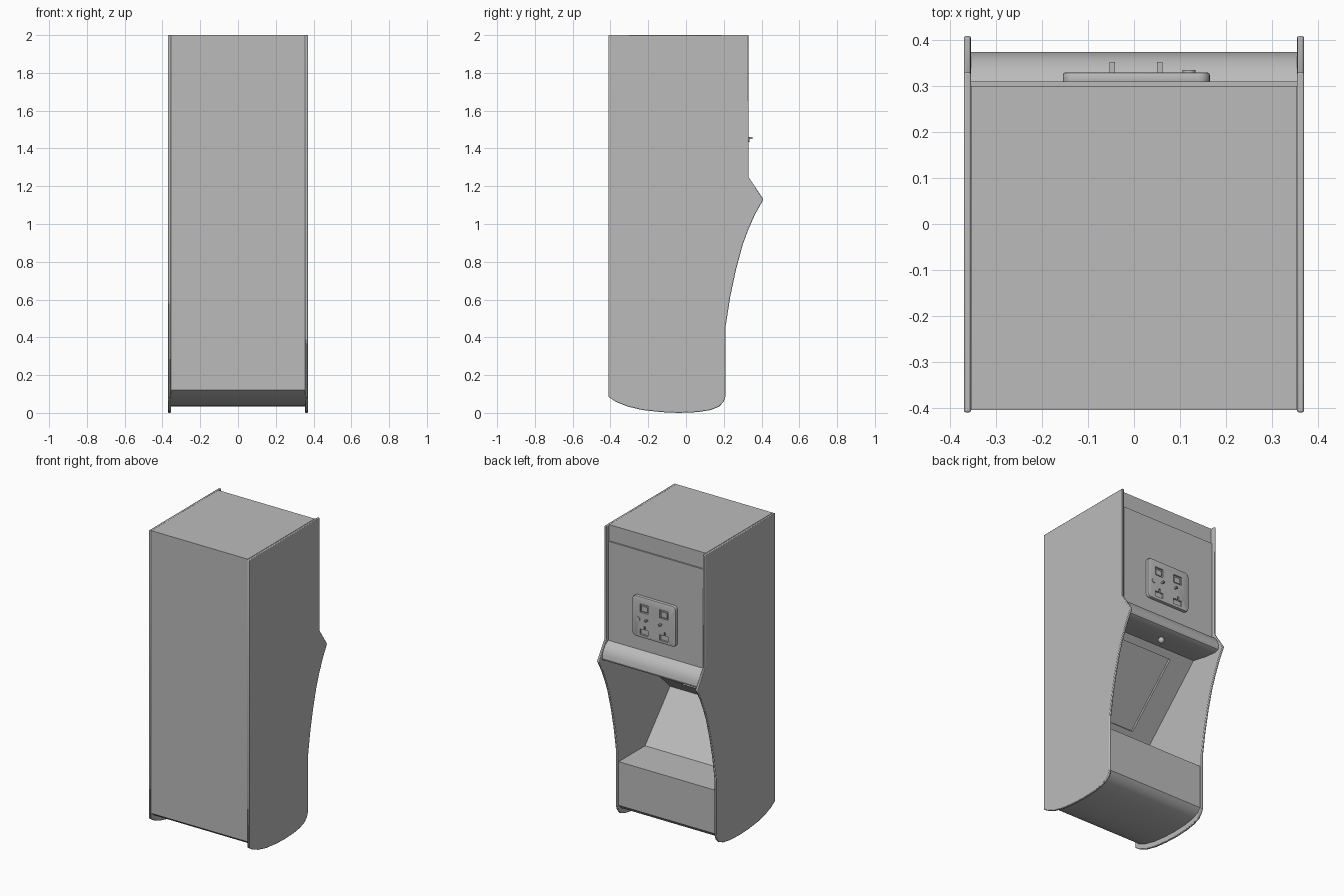
import bpy, bmesh, math
from mathutils import Matrix, Vector

if "Cube" in bpy.data.objects:
    bpy.data.objects.remove(bpy.data.objects["Cube"])

grey = bpy.data.materials.new("cabinet_grey")
grey.use_nodes = True
colour = (0.5, 0.5, 0.5, 1)
grey.diffuse_color = colour
grey.node_tree.nodes["Principled BSDF"].inputs["Base Color"].default_value = colour


def finish(bm, name):
    bmesh.ops.recalc_face_normals(bm, faces=bm.faces)
    mesh = bpy.data.meshes.new(name)
    bm.to_mesh(mesh)
    bm.free()
    obj = bpy.data.objects.new(name, mesh)
    bpy.context.collection.objects.link(obj)
    mesh.materials.append(grey)
    return obj


def activate(obj):
    bpy.ops.object.select_all(action="DESELECT")
    obj.select_set(True)
    bpy.context.view_layer.objects.active = obj


def smooth(obj, angle=30):
    activate(obj)
    bpy.ops.object.shade_smooth_by_angle(angle=math.radians(angle))


def extrude_profile(name, points, x0, x1):
    """Sweep a (y, z) outline along x."""
    bm = bmesh.new()
    face = bm.faces.new([bm.verts.new((x0, y, z)) for y, z in points])
    new = bmesh.ops.extrude_face_region(bm, geom=[face])["geom"]
    verts = [g for g in new if isinstance(g, bmesh.types.BMVert)]
    bmesh.ops.translate(bm, verts=verts, vec=(x1 - x0, 0, 0))
    return finish(bm, name)


def box(name, centre, size, tilt=0):
    bm = bmesh.new()
    matrix = (Matrix.Translation(centre) @ Matrix.Rotation(tilt, 4, "X")
              @ Matrix.Diagonal((*size, 1)))
    bmesh.ops.create_cube(bm, size=1, matrix=matrix)
    return finish(bm, name)


def bevel(obj, width, segments):
    activate(obj)
    mod = obj.modifiers.new("rounding", "BEVEL")
    mod.width, mod.segments = width, segments
    mod.limit_method, mod.angle_limit = "ANGLE", math.radians(40)
    bpy.ops.object.modifier_apply(modifier=mod.name)


def carve(obj, cutter):
    activate(obj)
    mod = obj.modifiers.new("recess", "BOOLEAN")
    mod.operation, mod.object, mod.solver = "DIFFERENCE", cutter, "EXACT"
    bpy.ops.object.modifier_apply(modifier=mod.name)
    bpy.data.objects.remove(cutter)


def rod(name, start, end, radius, sides=16):
    a, b = Vector(start), Vector(end)
    bm = bmesh.new()
    matrix = (Matrix.Translation((a + b) / 2)
              @ (b - a).to_track_quat("Z", "Y").to_matrix().to_4x4())
    bmesh.ops.create_cone(bm, cap_ends=True, segments=sides, radius1=radius,
                          radius2=radius, depth=(b - a).length, matrix=matrix)
    obj = finish(bm, name)
    smooth(obj)
    return obj


# Side panels with a bulge beside the lip and a curved foot
belly = [(-.41, .085), (-.37, .058), (-.31, .034), (-.23, .015), (-.13, .004),
         (-.04, 0), (.06, .004), (.13, .015), (.175, .033), (.2, .06), (.21, .09)]
side_outline = belly + [
    (.21, .46), (.235, .62), (.265, .76), (.3, .89), (.33, .97), (.365, 1.05),
    (.41, 1.13), (.33, 1.25), (.33, 2), (-.41, 2)]
for name, inner, outer in (("left_side", .355, .37), ("right_side", -.355, -.37)):
    panel = extrude_profile(name, side_outline, inner, outer)
    bevel_mod = panel.modifiers.new("edge_trim", "BEVEL")
    bevel_mod.width, bevel_mod.segments = .004, 2
    bevel_mod.limit_method, bevel_mod.angle_limit = "ANGLE", math.radians(60)
    smooth(panel, 35)

# Cabinet body: raised floor, shelf, V-shaped recess, rounded lip, upper panel
floor = [(max(-.405, min(y, .2)), z + .035) for y, z in belly]
lip = [(.137, 1.15), (.25, 1.127), (.33, 1.118), (.355, 1.119), (.368, 1.126),
       (.374, 1.14), (.37, 1.165), (.36, 1.19), (.34, 1.217), (.31, 1.235)]
body_outline = floor + [(.2, .385), (-.077, .385), (-.34, .68)] + lip + [
    (.31, 1.893), (.3, 1.893), (.3, 2), (-.405, 2)]
body = extrude_profile("cabinet_body", body_outline, -.355, .355)

# Screen sunk into the overhanging panel
slope = math.atan2(1.15 - .68, .137 + .34)
carve(body, box("screen_cutter", (0, -.075, .942), (.4, .495, .03), slope))
smooth(body)

# Control plate with rounded corners
plate = box("control_plate", (.005, .316, 1.463), (.32, .028, .27))
bm = bmesh.new()
bm.from_mesh(plate.data)
corners = [e for e in bm.edges if abs(e.verts[0].co.y - e.verts[1].co.y) > .01]
bmesh.ops.bevel(bm, geom=corners, offset=.025, segments=5, profile=.5,
                affect="EDGES")
bm.to_mesh(plate.data)
bm.free()
bevel(plate, .006, 2)

# Sunken windows, T-shaped slots and lever pins, one set per column
for x, pin_x, word in ((.078, .056, "left"), (-.068, -.047, "right")):
    carve(plate, box("window_cutter", (x, .33, 1.523), (.062, .024, .055)))
    carve(plate, box("slot_cutter", (x, .33, 1.366), (.062, .024, .036)))
    carve(plate, box("stem_cutter", (x - .006, .33, 1.395), (.012, .024, .026)))
    box(word + "_window_button", (x, .322, 1.52), (.044, .008, .036))
    box(word + "_lever_pin", (pin_x, .337, 1.455), (.012, .032, .01))
smooth(plate)
rod("round_button", (.12, .325, 1.447), (.12, .335, 1.447), .014, 20)

# Ball handle hanging beneath the lip
rod("handle_stem", (0, .257, 1.14), (0, .257, 1.11), .007)
bm = bmesh.new()
bmesh.ops.create_uvsphere(bm, u_segments=16, v_segments=10, radius=.02,
                          matrix=Matrix.Translation((0, .257, 1.108)))
smooth(finish(bm, "handle_ball"), 60)
